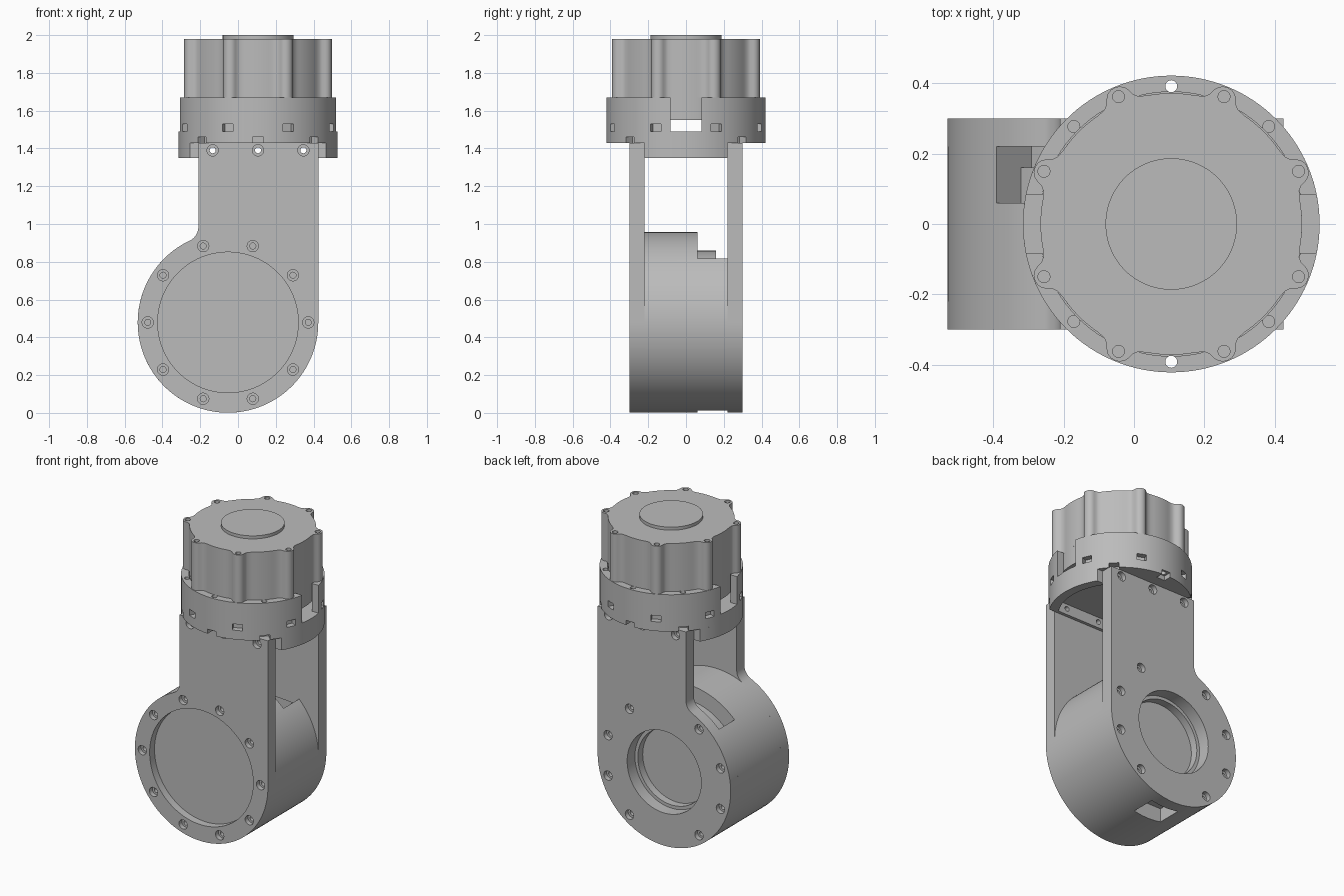
import bpy, bmesh
from math import cos, sin, pi, radians, sqrt, asin, acos, atan2

if "Cube" in bpy.data.objects:
    bpy.data.objects.remove(bpy.data.objects["Cube"])

grey = bpy.data.materials.new("machined_grey")
grey.use_nodes = True
COLOUR = (0.5, 0.5, 0.5, 1)
grey.diffuse_color = COLOUR
grey.node_tree.nodes["Principled BSDF"].inputs["Base Color"].default_value = COLOUR

DX, DZ, DR = -0.053, 0.479, 0.478     # drum axis and radius
RX, RR = 0.106, 0.422                 # ring axis and radius
LEFT, RIGHT, TOP = -0.21, 0.425, 1.43  # plate edges
parts = []


def arc(cx, cy, r, a0=0, a1=360, n=96):
    """Points along an arc, leaving out the repeated end of a full circle."""
    full = abs(a1 - a0) == 360
    count = n if full else n + 1
    angles = [radians(a0 + (a1 - a0) * i / n) for i in range(count)]
    return [(cx + r * cos(a), cy + r * sin(a)) for a in angles]


def rect(x0, x1, y0, y1):
    return [(x0, y0), (x1, y0), (x1, y1), (x0, y1)]


def mesh_object(name, prisms):
    """Join prisms (axis, profile, start, end) in one mesh object."""
    bm = bmesh.new()
    for axis, pts, a, b in prisms:
        def place(p, h):
            return (p[0], p[1], h) if axis == "z" else (p[0], h, p[1])
        low = [bm.verts.new(place(p, a)) for p in pts]
        high = [bm.verts.new(place(p, b)) for p in pts]
        bm.faces.new(low)
        bm.faces.new(high)
        for i in range(len(pts)):
            j = (i + 1) % len(pts)
            bm.faces.new((low[i], low[j], high[j], high[i]))
    bmesh.ops.recalc_face_normals(bm, faces=bm.faces)
    me = bpy.data.meshes.new(name)
    bm.to_mesh(me)
    bm.free()
    ob = bpy.data.objects.new(name, me)
    bpy.context.collection.objects.link(ob)
    return ob


def part(name, *prisms):
    ob = mesh_object(name, prisms)
    ob.data.materials.append(grey)
    parts.append(ob)
    return ob


def cut(target, *prisms):
    """Subtract separate prisms from the target and bake the result."""
    cutter = mesh_object("cutter", prisms)
    cutter.hide_render = True
    mod = target.modifiers.new("cut", "BOOLEAN")
    mod.operation, mod.solver, mod.object = "DIFFERENCE", "EXACT", cutter
    graph = bpy.context.evaluated_depsgraph_get()
    me = bpy.data.meshes.new_from_object(target.evaluated_get(graph))
    target.modifiers.clear()
    target.data = me
    bpy.data.objects.remove(cutter)


def polar(r, deg):
    return RX + r * cos(radians(deg)), r * sin(radians(deg))


def block(deg, r0, r1, half):
    """Rectangle lying across the ring wall at an angle."""
    c, s = cos(radians(deg)), sin(radians(deg))
    return [(RX + r * c - t * s, r * s + t * c)
            for r, t in ((r0, -half), (r1, -half), (r1, half), (r0, half))]


# Side plates: drum disc, straight arm and a fillet where they meet
FR = 0.08
fx = LEFT - FR
fz = DZ + sqrt((DR + FR) ** 2 - (fx - DX) ** 2)
touch = atan2(fz - DZ, fx - DX) * 180 / pi
outline = arc(DX, DZ, DR, touch, 360, 80)
outline += [(RIGHT, TOP), (LEFT, TOP)]
outline += arc(fx, fz, FR, 0, touch - 180, 12)
arm_holes = [(RX + d, 1.39) for d in (-0.24, 0, 0.24)]


def bolt_circle(angles):
    return [(DX + 0.425 * cos(radians(a)), DZ + 0.425 * sin(radians(a))) for a in angles]


front_bolts = bolt_circle(range(0, 360, 36))
back_bolts = bolt_circle([a for a in range(18, 360, 36) if a not in (90, 270)])

for name, side, bolts in (("front_plate", -1, front_bolts), ("back_plate", 1, back_bolts)):
    plate = part(name, ("y", outline, side * 0.3, side * 0.22))
    cut(plate, *[("y", arc(x, z, 0.03, n=20), side * 0.27, side * 0.4)
                 for x, z in bolts + arm_holes])
    cut(plate, *[("y", arc(x, z, 0.016, n=16), side * 0.235, side * 0.4) for x, z in bolts])
    cut(plate, *[("y", arc(x, z, 0.016, n=16), side * 0.1, side * 0.4) for x, z in arm_holes])
    if side < 0:
        cut(plate, ("y", arc(DX, DZ, 0.372), -0.25, -0.4))
    else:
        cut(plate, ("y", arc(DX, DZ, 0.266), 0.1, 0.4))

# Drum between the plates, with a stepped slot on top and a window below
drum = part("drum", ("y", arc(DX, DZ, DR, n=128), -0.22, 0.22))
for depth, y0 in ((0.38, 0.06), (0.338, 0.16)):
    sector = arc(DX, DZ, 0.6, 45, 135, 24) + arc(DX, DZ, depth, 135, 45, 24)
    cut(drum, ("y", sector, y0, 0.25))
cut(drum, ("y", rect(DX - 0.1, DX + 0.1, -0.1, 0.1), 0.06, 0.25))
cut(drum, ("y", arc(DX, DZ, 0.245), 0.17, 0.4))

# Mounting ring: a cup with windows, latch slots and screw holes
ring = part("mounting_ring", ("z", arc(RX, 0, RR, n=128), TOP, 1.67))
cut(ring, ("z", arc(RX, 0, 0.376), 1.49, 1.8))
cut(ring, ("z", rect(-1, 1, -0.083, 0.083), 1.49, 1.8))
cut(ring, *[("z", block(a + 22.5, 0.385, 0.5, 0.03), 1.49, 1.53) for a in range(0, 360, 45)])
cut(ring, *[("z", block(a, 0.37, 0.5, 0.03), 1.4, 1.46)
            for a in range(45, 360, 45) if a != 180])
cut(ring, *[("z", arc(*polar(0.392, a), 0.017, n=20), 1.3 if a % 90 == 0 else 1.6, 1.8)
            for a in range(45, 360, 45) if a != 180])

# Bridge under the ring, filling the gap between the arms
HALF = 0.22
edge = asin(HALF / RR) * 180 / pi
bridge = part("ring_bridge", ("z", arc(RX, 0, RR, -edge, edge, 24)
                              + arc(RX, 0, RR, 180 - edge, 180 + edge, 24), 1.35, TOP))
inner = asin(0.2 / 0.365) * 180 / pi
cut(bridge, ("z", arc(RX, 0, 0.365, -inner, inner, 20)
             + arc(RX, 0, 0.365, 180 - inner, 180 + inner, 20), 1.3, 1.42))
cut(bridge, *[("y", arc(x, z, 0.016, n=16), -0.4, 0.4) for x, z in arm_holes])

# Motor: round base, ribbed can with eight screw lugs, and a cap
part("motor_base", ("z", arc(RX, 0, 0.372), 1.55, 1.67))
flank = [(-0.075, 0.372), (-0.052, 0.376), (-0.04, 0.386), (-0.034, 0.4),
         (-0.026, 0.411), (-0.014, 0.418)]
lug = flank + [(0, 0.42)] + [(-t, r) for t, r in reversed(flank)]
can_outline = []
for k in range(8):
    mid = 22.5 + 45 * k
    for t, r in lug:
        can_outline.append(polar(r, mid + t / r * 180 / pi))
    gap = 0.075 / 0.372 * 180 / pi
    can_outline += arc(RX, 0, 0.372, mid + gap, mid + 45 - gap, 8)[1:-1]
can = part("motor_can", ("z", can_outline, 1.67, 1.98))
cut(can, *[("z", arc(*polar(0.392, 22.5 + 45 * k), 0.017, n=20), 1.94, 2.1) for k in range(8)])
part("motor_cap", ("z", arc(RX, 0, 0.187), 1.98, 2.0))

# Smooth curved walls, keep hard edges
bpy.ops.object.select_all(action="DESELECT")
for ob in parts:
    ob.select_set(True)
bpy.context.view_layer.objects.active = parts[0]
bpy.ops.object.shade_smooth_by_angle(angle=radians(30))
